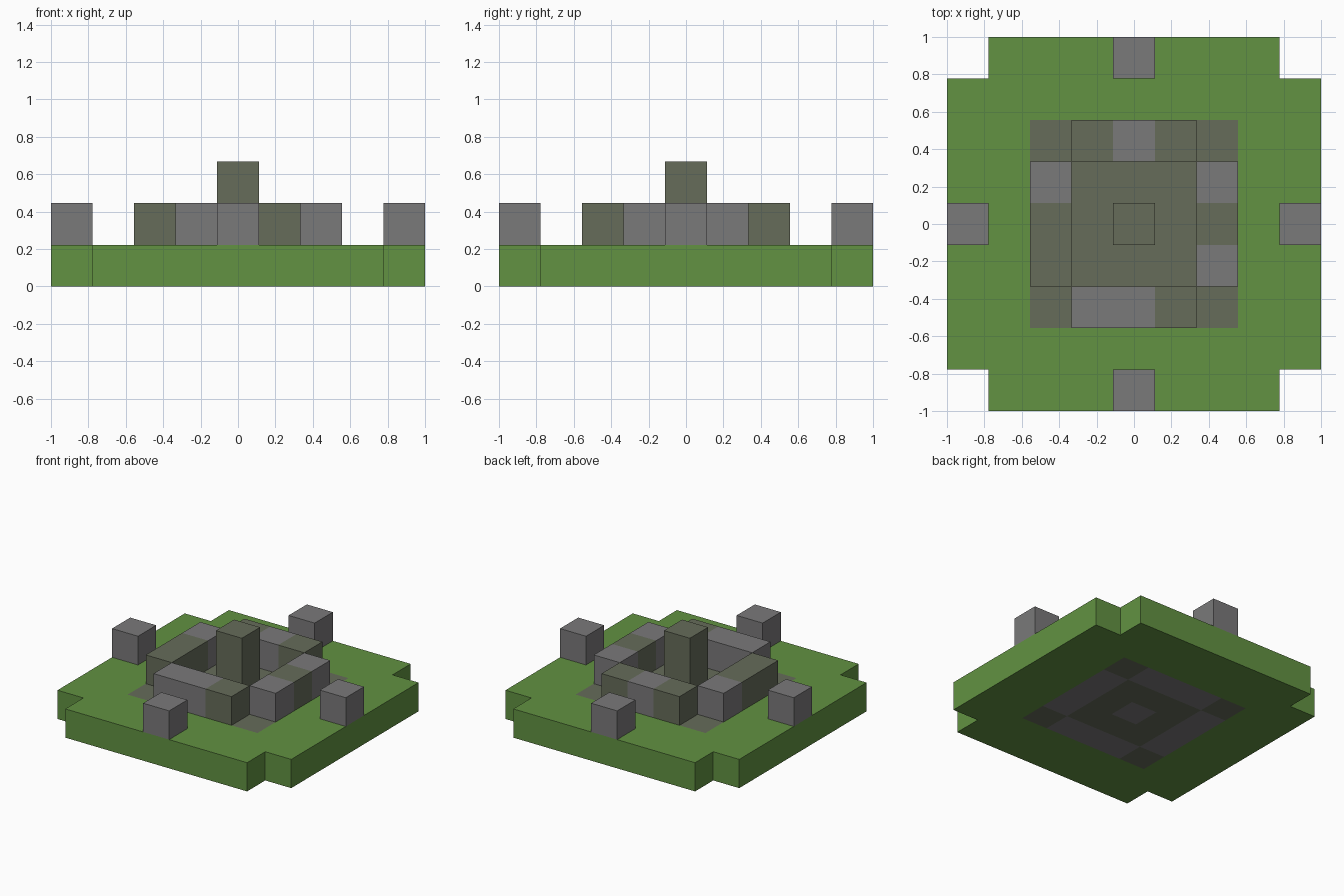
import bpy
import bmesh
from mathutils import Vector

CELL = 2 / 9  # nine blocks span the longest side

cube = bpy.data.objects.get("Cube")
if cube:
    bpy.data.objects.remove(cube, do_unlink=True)


def material(name, colour):
    mat = bpy.data.materials.new(name)
    mat.use_nodes = True
    mat.diffuse_color = (*colour, 1)
    bsdf = next(n for n in mat.node_tree.nodes if n.type == "BSDF_PRINCIPLED")
    bsdf.inputs["Base Color"].default_value = (*colour, 1)
    return mat


MATERIALS = [
    material("grass green", (0.122, 0.287, 0.054)),
    material("stone grey", (0.195, 0.192, 0.195)),
    material("mossy stone", (0.133, 0.150, 0.102)),
]
GRASS, STONE, MOSS = range(3)
parts = {}  # part name -> {block position: colour}


def row(name, start, step, colours):
    """Lay a straight run of blocks, one per colour."""
    part = parts.setdefault(name, {})
    for i, colour in enumerate(colours):
        part[tuple(s + i * d for s, d in zip(start, step))] = colour


# Ground: grass lawn with notched corners around a paved square
lawn, paving = {}, {}
for x in range(-4, 5):
    for y in range(-4, 5):
        far, near = max(abs(x), abs(y)), min(abs(x), abs(y))
        if near == 4:
            continue
        if far > 2:
            lawn[x, y, 0] = GRASS
        else:
            under_wall = far == 2 and near < 2
            paving[x, y, 0] = STONE if under_wall or far == 0 else MOSS
parts["lawn"] = lawn
parts["paving"] = paving

# Low walls around the court, open at the corners
EAST, NORTH, UP = (1, 0, 0), (0, 1, 0), (0, 0, 1)
row("front_wall", (-1, -2, 1), EAST, [STONE, STONE, MOSS])
row("back_wall", (-1, 2, 1), EAST, [MOSS, STONE, MOSS])
row("right_wall", (-2, -1, 1), NORTH, [MOSS, MOSS, STONE])
row("left_wall", (2, -1, 1), NORTH, [STONE, MOSS, STONE])

# Central pillar and the four outer marker stones
row("centre_pillar", (0, 0, 1), UP, [MOSS, MOSS])
for side, x, y in (("front", 0, -4), ("back", 0, 4), ("right", -4, 0), ("left", 4, 0)):
    row(side + "_marker_stone", (x, y, 1), UP, [STONE])

solid = {pos for part in parts.values() for pos in part}
DIRECTIONS = [Vector(d) * s for d in (EAST, NORTH, UP) for s in (1, -1)]


def build(name, blocks):
    """Make one object from the exposed faces of its blocks."""
    bm = bmesh.new()
    for pos, colour in blocks.items():
        centre = Vector(pos) + Vector((0, 0, 0.5))
        for n in DIRECTIONS:
            if tuple(int(c) for c in Vector(pos) + n) in solid:
                continue
            u, v = n.yzx / 2, n.zxy / 2
            middle = centre + n / 2
            corners = [middle + u + v, middle - u + v, middle - u - v, middle + u - v]
            face = bm.faces.new([bm.verts.new(c * CELL) for c in corners])
            face.material_index = colour
            face.normal_update()
            if face.normal.dot(n) < 0:
                face.normal_flip()
    bmesh.ops.remove_doubles(bm, verts=bm.verts[:], dist=0.001)
    mesh = bpy.data.meshes.new(name)
    bm.to_mesh(mesh)
    bm.free()
    for mat in MATERIALS:
        mesh.materials.append(mat)
    bpy.context.collection.objects.link(bpy.data.objects.new(name, mesh))


for part_name, part_blocks in parts.items():
    build(part_name, part_blocks)
